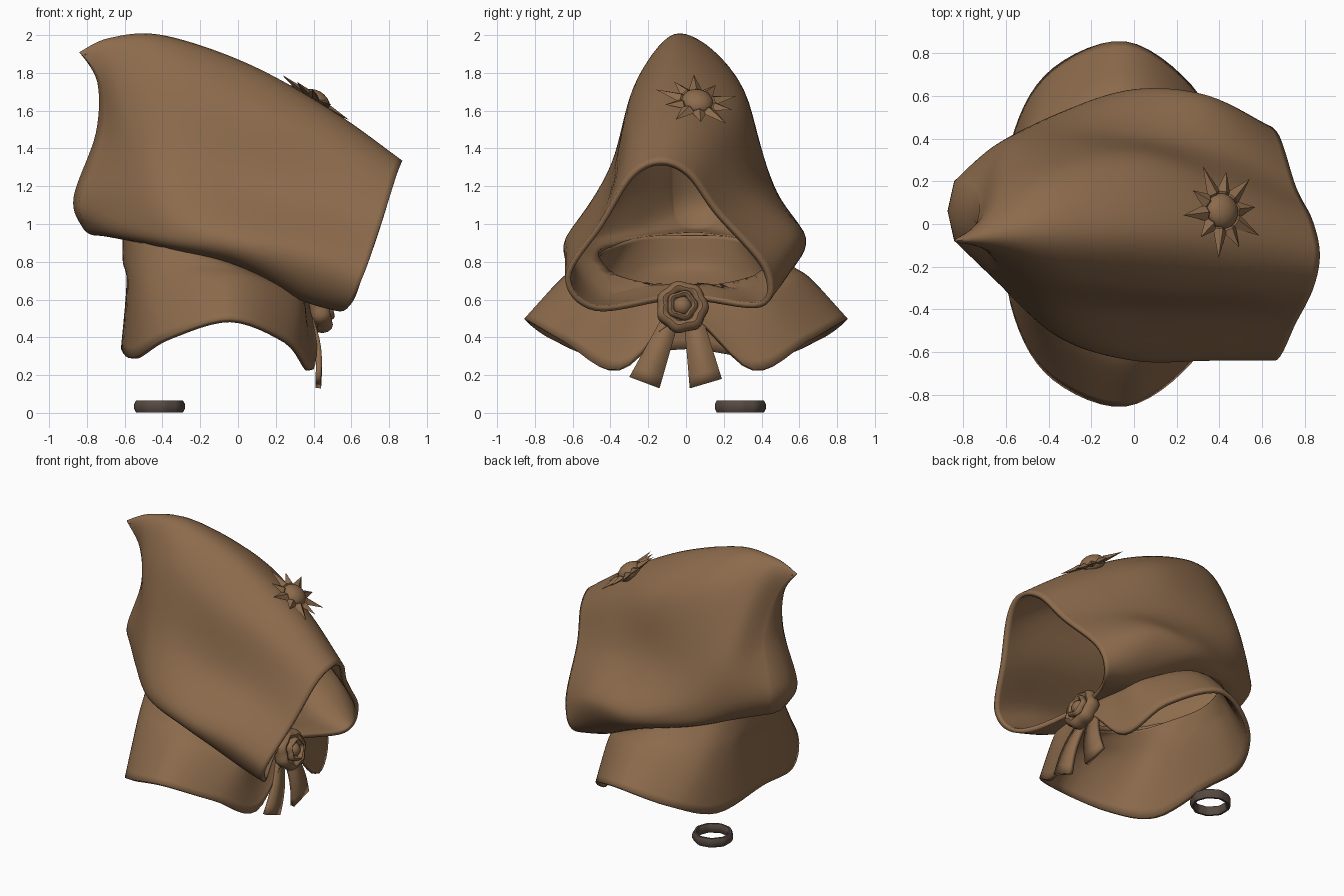
import bpy, bmesh, math
from mathutils import Vector, Matrix

if "Cube" in bpy.data.objects:
    bpy.data.objects.remove(bpy.data.objects["Cube"])

def material(name, rgb):
    m = bpy.data.materials.new(name)
    m.diffuse_color = (*rgb, 1)
    m.use_nodes = True
    m.node_tree.nodes["Principled BSDF"].inputs["Base Color"].default_value = m.diffuse_color
    return m

CLOTH = material("brown cloth", (0.262, 0.146, 0.072))
DARK = material("dark ring brown", (0.095, 0.068, 0.054))

def make(name, bm, mat, angle=50, thick=0):
    me = bpy.data.meshes.new(name)
    bm.normal_update()
    bm.to_mesh(me)
    bm.free()
    ob = bpy.data.objects.new(name, me)
    bpy.context.collection.objects.link(ob)
    me.materials.append(mat)
    if thick:
        s = ob.modifiers.new("cloth thickness", 'SOLIDIFY')
        s.thickness, s.offset = thick, -1
    bpy.ops.object.select_all(action='DESELECT')
    ob.select_set(True)
    bpy.context.view_layer.objects.active = ob
    bpy.ops.object.shade_smooth_by_angle(angle=math.radians(angle))
    return ob

def spline(pts, n, closed):
    """Sample a Catmull-Rom curve, n samples per span."""
    P = [Vector(p) for p in pts]
    m = len(P)
    get = (lambda i: P[i % m]) if closed else (lambda i: P[max(0, min(m - 1, i))])
    out = []
    for i in range(m if closed else m - 1):
        a, b, c, d = (get(i + j) for j in (-1, 0, 1, 2))
        for k in range(n):
            t = k / n
            out.append(0.5 * (2*b + (c-a)*t + (2*a-5*b+4*c-d)*t*t + (3*b-a-3*c+d)*t**3))
    if not closed:
        out.append(P[-1])
    return out

def loft(rings, around, along):
    """Smooth skin through closed control rings."""
    loops = [spline(r, around, True) for r in rings]
    cols = [spline(c, along, False) for c in zip(*loops)]
    bm = bmesh.new()
    grid = [[bm.verts.new(p) for p in c] for c in cols]
    n = len(grid)
    for i in range(n):
        a, b = grid[i], grid[(i + 1) % n]
        for j in range(len(a) - 1):
            bm.faces.new((a[j], b[j], b[j+1], a[j+1]))
    return bm, [c[-1] for c in grid]

def orient(bm, centre):
    bmesh.ops.recalc_face_normals(bm, faces=bm.faces)
    bm.normal_update()
    c = Vector(centre)
    if sum(f.normal.dot(f.calc_center_median() - c) * f.calc_area() for f in bm.faces) < 0:
        bmesh.ops.reverse_faces(bm, faces=bm.faces)

# Hood: rings from face opening to the back seam
# (top, right shoulder, upper, wide, low, bottom, left low, wide, upper, shoulder)
rim = [(.87, -.14, 1.335), (.835, .02, 1.27), (.76, .17, 1.07), (.67, .43, .76), (.58, .40, .56),
       (.40, -.03, .60), (.56, -.48, .54), (.66, -.64, .72), (.76, -.46, 1.01), (.84, -.30, 1.26)]
brow = [(.50, -.08, 1.60), (.46, .16, 1.50), (.40, .34, 1.17), (.35, .60, .91), (.34, .42, .62),
        (.28, 0, .67), (.34, -.46, .60), (.36, -.64, .83), (.42, -.42, 1.14), (.46, -.29, 1.48)]
middle = [(.05, -.04, 1.85), (.05, .29, 1.67), (.05, .41, 1.25), (0, .63, .93), (0, .47, .77),
          (0, 0, .79), (0, -.47, .77), (0, -.64, .91), (.05, -.41, 1.22), (.05, -.29, 1.64)]
crown = [(-.40, -.03, 2.0), (-.37, .25, 1.80), (-.33, .43, 1.30), (-.35, .52, 1.00), (-.38, .42, .87),
         (-.40, 0, .90), (-.38, -.42, .87), (-.35, -.53, .99), (-.35, -.38, 1.35), (-.37, -.24, 1.80)]
nape = [(-.68, -.06, 1.985), (-.63, .13, 1.83), (-.60, .35, 1.40), (-.66, .36, 1.10), (-.64, .27, .94),
        (-.65, .05, .93), (-.64, -.23, .94), (-.65, -.26, 1.11), (-.59, -.25, 1.42), (-.63, -.16, 1.79)]
seam = [(-.84, -.08, 1.91), (-.74, 0, 1.75), (-.735, .13, 1.48), (-.84, .20, 1.15), (-.80, .16, .98),
        (-.76, .05, .94), (-.80, -.04, .98), (-.84, -.08, 1.13), (-.725, -.08, 1.48), (-.73, -.09, 1.75)]
hood, end = loft([rim, brow, middle, crown, nape, seam], 8, 8)
# close the back by joining both sides of the seam, slightly puffed
n = len(end)
mids = {}
for k in range(1, n // 2):
    w = (end[k].co - end[n-k].co).length
    mids[k] = hood.verts.new((end[k].co + end[n-k].co) / 2 - Vector((.11 * w, 0, 0)))
mids[0], mids[n // 2] = end[0], end[n // 2]
for k in range(n // 2):
    for side in (1, -1):
        q = [end[side * k], end[side * (k + 1)], mids[k + 1], mids[k]]
        hood.faces.new(list(dict.fromkeys(q)))
orient(hood, (0, 0, 1.2))
# round neck hole in the hood floor, its edge snapped to an ellipse
def neck_radius(p):
    return math.hypot((p.x + .15) / .45, p.y / .47)

hole = []
for f in hood.faces:
    c = f.calc_center_median()
    if c.z < .97 and neck_radius(c) < 1:
        hole.append(f)
bmesh.ops.delete(hood, geom=hole, context='FACES')
for v in hood.verts:
    r = neck_radius(v.co)
    if v.is_boundary and v.co.z < 1 and .8 < r < 1.15:
        v.co.x = -.15 + (v.co.x + .15) / r
        v.co.y /= r
make("hood", hood, CLOTH, 60, .03)

# Collar: half rings from front to back, mirrored, flaring to a wavy hem
def mirrored(half):
    return half + [(x, -y, z) for x, y, z in half[-2:0:-1]]

neck_top = [(.31, 0, .67), (.25, .24, .695), (.08, .42, .755), (-.15, .48, .835),
            (-.38, .42, .885), (-.55, .24, .935), (-.61, 0, .94)]
neck = [(.34, 0, .64), (.32, .21, .64), (.25, .42, .67), (-.02, .57, .765),
        (-.41, .46, .80), (-.56, .26, .80), (-.61, 0, .80)]
crease = [(.37, 0, .60), (.36, .21, .56), (.31, .45, .60), (-.02, .67, .70),
          (-.41, .53, .69), (-.56, .31, .68), (-.59, 0, .69)]
hem = [(.42, 0, .52), (.40, .36, .23), (.27, .65, .38), (-.04, .855, .50),
       (-.38, .73, .40), (-.56, .44, .29), (-.62, 0, .34)]
collar, _ = loft([mirrored(r) for r in (neck_top, neck, crease, hem)], 6, 5)
orient(collar, (-.13, 0, .6))
make("collar", collar, CLOTH, 60, .03)

# Sun brooch on the brow: pointed rays round a dome
def frame(pos, normal):
    return Matrix.Translation(pos) @ Vector(normal).to_track_quat('Z', 'Y').to_matrix().to_4x4()

sun = bmesh.new()
RAYS = 10
for i in range(RAYS):
    a = 2 * math.pi * (i + .3) / RAYS
    r = .23 if i % 2 == 0 else .19
    P = [(.05, 0, -.01), (.09, .04, 0), (r, 0, .01), (.09, -.04, 0), (.09, 0, .025), (.09, 0, -.015)]
    v = [sun.verts.new(Matrix.Rotation(a, 3, 'Z') @ Vector(p)) for p in P]
    for k in range(4):
        sun.faces.new((v[k], v[4], v[(k + 1) % 4]))
        sun.faces.new((v[k], v[(k + 1) % 4], v[5]))
bmesh.ops.create_uvsphere(sun, u_segments=20, v_segments=12, radius=.085,
                          matrix=Matrix.Diagonal((1, 1, .7, 1)))
bmesh.ops.recalc_face_normals(sun, faces=sun.faces)
sun.transform(frame((.41, .06, 1.645), (.58, .16, .80)))
make("sun_brooch", sun, CLOTH, 40)

# Lumpy rings, used for the rosette and the loose ring
def torus(bm, R, rx, rz, mat, lobes=0, amp=0, seg=42, sides=10):
    g = []
    for i in range(seg):
        a = 2 * math.pi * i / seg
        k = R + amp * math.cos(lobes * a)
        g.append([bm.verts.new(mat @ Vector((
            (k + rx * math.cos(t)) * math.cos(a), (k + rx * math.cos(t)) * math.sin(a),
            rz * math.sin(t)))) for t in (2 * math.pi * (j + .5) / sides for j in range(sides))])
    for i in range(seg):
        for j in range(sides):
            bm.faces.new((g[i][j], g[(i+1) % seg][j], g[(i+1) % seg][(j+1) % sides], g[i][(j+1) % sides]))

# Rosette knot under the chin
rose = bmesh.new()
F = frame((.43, -.02, .56), (.97, 0, .22))
torus(rose, .103, .034, .05, F, 7, .006)
torus(rose, .062, .018, .035, F @ Matrix.Translation((0, 0, .035)), 5, .005)
bmesh.ops.create_uvsphere(rose, u_segments=18, v_segments=10, radius=.052, matrix=F @ Matrix.Translation((0, 0, .025)))
bmesh.ops.create_cone(rose, cap_ends=True, segments=24, radius1=.1, radius2=.1, depth=.05, matrix=F)
bmesh.ops.recalc_face_normals(rose, faces=rose.faces)
make("rosette", rose, CLOTH, 50)

# Two ribbon tails, each a flared strip curving down
def ribbon(name, top, bottom):
    bm = bmesh.new()
    rows = []
    for k in range(7):
        t = k / 6
        x = .40 + .04 * t + .02 * math.sin(math.pi * t)
        rows.append([bm.verts.new((x, a[0] + (b[0] - a[0]) * t, a[1] + (b[1] - a[1]) * t))
                     for a, b in zip(top, bottom)])
    for p, q in zip(rows, rows[1:]):
        bm.faces.new((p[0], q[0], q[1], p[1]))
    make(name, bm, CLOTH, 40, .03)

ribbon("left_ribbon", [(-.13, .50), (-.04, .48)], [(-.30, .19), (-.14, .13)])
ribbon("right_ribbon", [(-.01, .48), (.09, .50)], [(.02, .13), (.19, .18)])

# Loose ring lying on the ground
ring = bmesh.new()
torus(ring, .117, .018, .035, Matrix.Translation((-.418, .288, .034)), 9, .003, 36, 8)
bmesh.ops.recalc_face_normals(ring, faces=ring.faces)
make("ground_ring", ring, DARK, 40)
